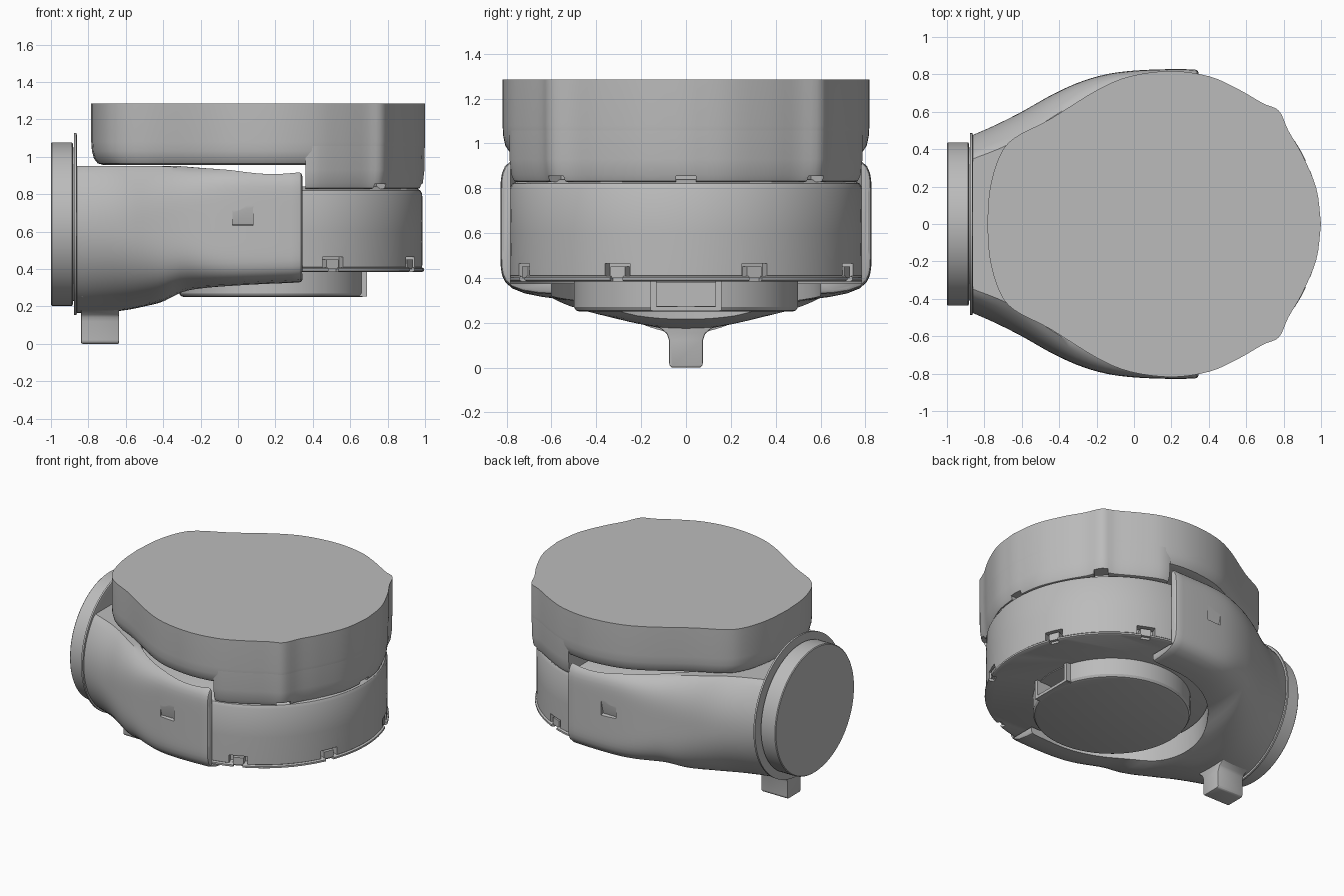
import bpy, bmesh, math
from mathutils import Matrix, Vector

if "Cube" in bpy.data.objects:
    bpy.data.objects.remove(bpy.data.objects["Cube"])

grey = bpy.data.materials.new("mid grey")
grey.diffuse_color = (0.5, 0.5, 0.5, 1)
grey.use_nodes = True
grey.node_tree.nodes["Principled BSDF"].inputs["Base Color"].default_value = grey.diffuse_color


def loft(name, rings):
    """Closed solid through equal-length rings of points."""
    bm = bmesh.new()
    vs = [[bm.verts.new(p) for p in r] for r in rings]
    n = len(vs[0])
    for a, b in zip(vs, vs[1:]):
        for i in range(n):
            bm.faces.new((a[i], a[(i + 1) % n], b[(i + 1) % n], b[i]))
    bm.faces.new(vs[0][::-1])
    bm.faces.new(vs[-1])
    bmesh.ops.recalc_face_normals(bm, faces=bm.faces)
    me = bpy.data.meshes.new(name)
    bm.to_mesh(me)
    bm.free()
    ob = bpy.data.objects.new(name, me)
    bpy.context.collection.objects.link(ob)
    me.materials.append(grey)
    return ob


def disc(cx, r, z, n=96):
    return [(cx + r * math.cos(2 * math.pi * i / n), r * math.sin(2 * math.pi * i / n), z) for i in range(n)]


def drum(name, cx, profile):
    return loft(name, [disc(cx, r, z) for r, z in profile])


def axle(name, cz, profile):
    """Turned part along x."""
    return loft(name, [[(x, b, cz + a - 0) for a, b, _ in disc(0, r, 0)] for r, x in profile])


def box(name, loc, size, rot=None):
    h = Vector(size) / 2
    rings = [[(-h.x, -h.y, z), (h.x, -h.y, z), (h.x, h.y, z), (-h.x, h.y, z)] for z in (-h.z, h.z)]
    ob = loft(name, rings)
    ob.data.transform(Matrix.Translation(loc) @ (rot or Matrix()))
    return ob


def cut(ob, cutters):
    for c in cutters:
        m = ob.modifiers.new("cut", 'BOOLEAN')
        m.operation, m.object, m.solver = 'DIFFERENCE', c, 'EXACT'
    apply(ob)
    for c in cutters:
        bpy.data.objects.remove(c)


def apply(ob):
    bpy.context.view_layer.update()
    me = bpy.data.meshes.new_from_object(ob.evaluated_get(bpy.context.evaluated_depsgraph_get()))
    ob.modifiers.clear()
    ob.data = me


def interp(table, x):
    """Smooth (cubic) interpolation through (x, value) pairs."""
    i = max(0, min(len(table) - 2, sum(x >= p[0] for p in table) - 1))
    (x0, a), (x1, b) = table[i], table[i + 1]
    pa, pb = table[max(i - 1, 0)], table[min(i + 2, len(table) - 1)]
    ma, mb = (b - pa[1]) / (x1 - pa[0]), (pb[1] - a) / (pb[0] - x0)
    h = x1 - x0
    t = min(1, max(0, (x - x0) / h))
    return ((2*t**3 - 3*t*t + 1) * a + (t**3 - 2*t*t + t) * h * ma
            + (3*t*t - 2*t**3) * b + (t**3 - t*t) * h * mb)


# Upper housing outline, mirrored across y
half = [(-.785, 0), (-.77, .19), (-.72, .36), (-.64, .46), (-.45, .56), (-.2, .715), (-.02, .79), (.2, .818),
        (.4, .79), (.55, .725), (.69, .645), (.775, .605), (.825, .5), (.9, .37), (.975, .19), (1, 0)]
xs = [(i, p[0]) for i, p in enumerate(half)]
ys = [(i, p[1]) for i, p in enumerate(half)]
fine = [(interp(xs, i / 4), interp(ys, i / 4)) for i in range(4 * (len(half) - 1) + 1)]
outline = fine + [(x, -y) for x, y in fine[-2:0:-1]]


def layer(s, z, xmin=-9):
    return [(max(.2 + (x - .2) * s, xmin), y * s, z) for x, y in outline]


upper = loft("upper_housing", [layer(.93, .955), layer(.965, .965), layer(.985, .99), layer(.996, 1.03),
                               layer(1, 1.08), layer(1, 1.284)])

# Skirt that drops lower around the open side
f = [p for p in fine if p[0] > .37]
f = [(.36, f[0][1])] + f
skirt_line = f + [(x, -y) for x, y in f[-2::-1]]
skirt = loft("upper_skirt", [[(max(.2 + (x - .2) * s, .36), y * s, z) for x, y in skirt_line]
                             for s, z in ((.955, .828), (.97, .832), (.985, .86), (.996, .93), (.999, 1.1))])
cut(skirt, [box("c", (.2 + .8 * math.cos(a), .8 * math.sin(a), .82), (.14, .09, .07), Matrix.Rotation(a, 4, 'Z'))
            for a in (0, math.radians(46), math.radians(-46))])

# Lower drum with clip recesses around its foot
lower = drum("lower_drum", .2, [(.77, .395), (.785, .41), (.787, .6), (.785, .8), (.775, .82), (.74, .84)])
rim = drum("drum_rim", .2, [(.785, .385), (.795, .39), (.795, .402), (.785, .408)])
angles = [math.radians(a) for a in (23, -23, 67, -67)]


def clips(r, z, size):
    return [box("clip", (.2 + r * math.cos(a), r * math.sin(a), z), size, Matrix.Rotation(a, 4, 'Z')) for a in angles]


cut(lower, clips(.78, .425, (.1, .12, .08)))
cut(rim, clips(.8, .4, (.08, .06, .06)))
for c in clips(.755, .425, (.05, .07, .05)):
    c.name = "retaining_clip"

# Base puck with a socket on the open side
base = drum("base_puck", .185, [(.475, .25), (.49, .255), (.5, .27), (.5, .4)])
cut(base, [box("c", (.66, 0, .327), (.24, .27, .105))])
for y in (-.145, .145):
    box("socket_cheek", (.645, y, .32), (.09, .025, .13))
box("socket_sill", (.645, 0, .262), (.09, .3, .02))

# Sleeve: round neck blending into two flat-sided arms
wid = [(-.865, .475), (-.75, .525), (-.6, .6), (-.45, .685), (-.3, .755), (-.15, .8), (0, .82), (.2, .828), (.345, .826)]
bot = [(-.865, .165), (-.7, .17), (-.6, .18), (-.5, .2), (-.4, .225), (-.3, .27), (-.2, .29), (0, .308), (.345, .325)]
top = [(-.865, 1.11), (-.5, 1.06), (-.2, .99), (.1, .965), (.345, .96)]
power = [(-.865, 2), (-.6, 2.4), (-.3, 4), (0, 7), (.345, 8)]


def section(x, shrink=0):
    w, b, t, p = (interp(k, x) for k in (wid, bot, top, power))
    w, b, t = w - shrink, b + shrink, t - shrink
    pts = []
    for i in range(96):
        a = 2 * math.pi * (i + .5) / 96
        c, s = math.cos(a), math.sin(a)
        k = (abs(c) ** p + abs(s) ** p) ** (-1 / p)
        z = (b + t) / 2 + (t - b) / 2 * s * k
        pts.append((x, w * c * k, min(z, .95 - shrink)))
    return pts


stations = [-.865 + i * 1.19 / 30 for i in range(31)]
sleeve = loft("sleeve", [section(x) for x in stations] + [section(.338, .004), section(.345, .015)])
dents = [box("c", (.025, s * .838, .68), (.11, .05, .1), Matrix.Rotation(s * math.radians(-14), 4, 'X')) for s in (1, -1)]
cut(sleeve, [drum("c", .2, [(.796, .375), (.796, 1.3)]),
             drum("c", .17, [(.6, 0), (.6, .5)]),
             box("c", (.57, 0, .3), (.8, 1.2, .4))] + dents)

# Neck flange and end cap
axle("neck_flange", .64, [(.47, -.86), (.487, -.864), (.487, -.876), (.47, -.878)])
axle("neck_hub", .64, [(.41, -.9), (.41, -.86)])
axle("end_cap", .64, [(.43, -.883), (.437, -.888), (.437, -.995), (.432, -1)])

# Foot with flared gusset
prof = [(.065, 0), (.075, .012), (.075, .12), (.085, .15), (.12, .18), (.2, .215), (.29, .25), (.3, .3)]
prof = prof + [(-y, z) for y, z in prof[::-1]]
foot = loft("foot", [[(x, y, z) for y, z in prof] for x in (-.84, -.635)])

# Soften edges and smooth-shade
for ob in (foot,):
    m = ob.modifiers.new("bevel", 'BEVEL')
    m.width, m.segments, m.limit_method = .01, 2, 'ANGLE'
    apply(ob)
for ob in bpy.data.objects:
    bpy.ops.object.select_all(action='DESELECT')
    ob.select_set(True)
    bpy.context.view_layer.objects.active = ob
    bpy.ops.object.shade_smooth_by_angle(angle=math.radians(32))
